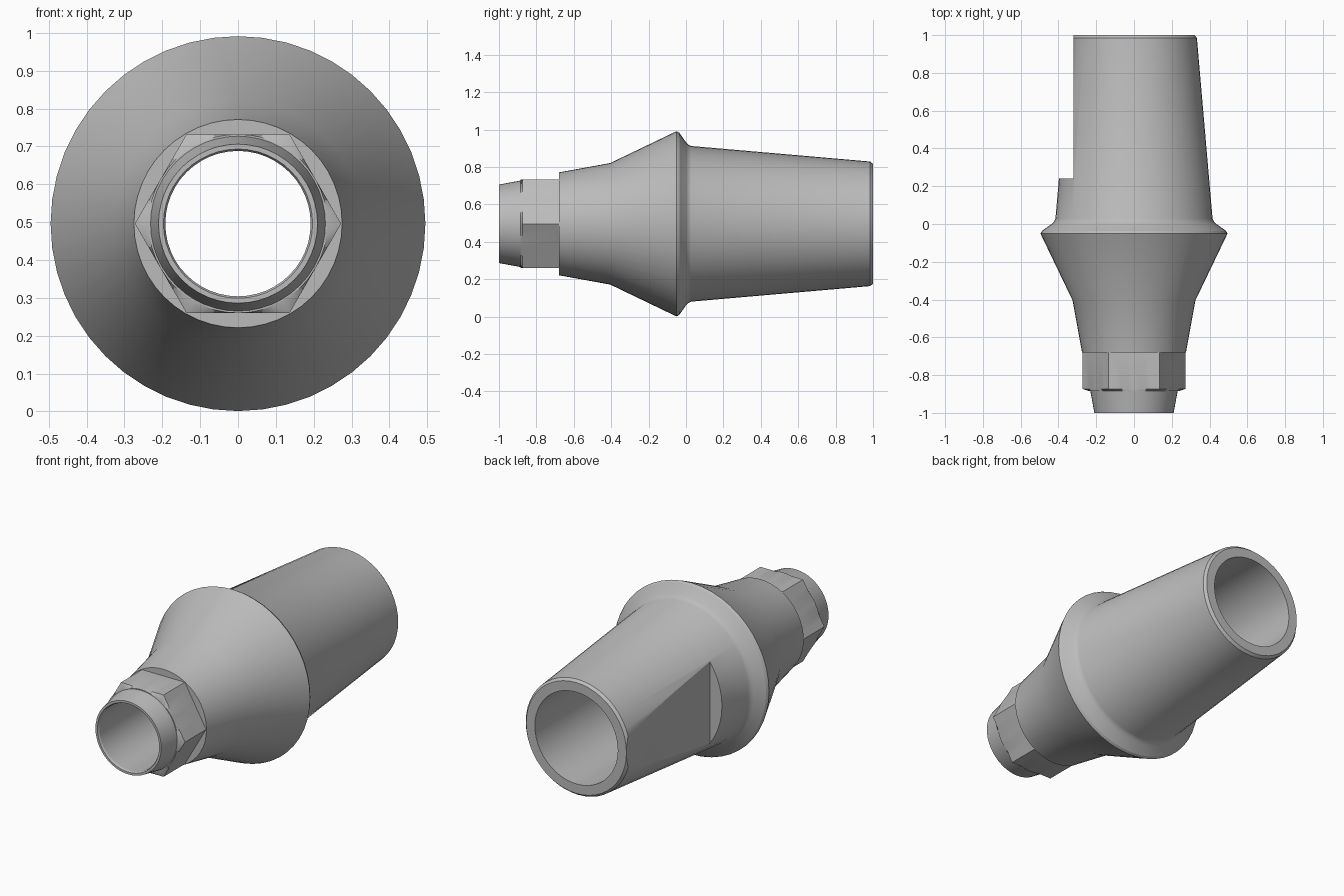
import bpy
import bmesh
import math

SEGMENTS = 48
AXIS_Z = 0.496
HEX_APOTHEM = 0.236

cube = bpy.data.objects.get("Cube")
if cube:
    bpy.data.objects.remove(cube, do_unlink=True)

metal = bpy.data.materials.new("satin grey metal")
metal.use_nodes = True
grey = (0.5, 0.5, 0.5, 1.0)
metal.diffuse_color = grey
metal.node_tree.nodes["Principled BSDF"].inputs["Base Color"].default_value = grey


def hex_radius(angle):
    """Distance from the axis to the side of a hexagon with corners on +x and -x."""
    sector = math.pi / 3
    return HEX_APOTHEM / math.cos(angle % sector - sector / 2)


def lathe(name, profile):
    """Turn a closed profile of (y, radius, is_hex) about the y direction."""
    bm = bmesh.new()
    rings = []
    for y, radius, is_hex in profile:
        ring = []
        for i in range(SEGMENTS):
            a = math.tau * i / SEGMENTS
            r = min(radius, hex_radius(a)) if is_hex else radius
            ring.append(bm.verts.new((r * math.cos(a), y, AXIS_Z + r * math.sin(a))))
        rings.append(ring)
    for k, ring in enumerate(rings):
        following = rings[(k + 1) % len(rings)]
        for i in range(SEGMENTS):
            j = (i + 1) % SEGMENTS
            bm.faces.new((ring[i], ring[j], following[j], following[i]))
    bmesh.ops.recalc_face_normals(bm, faces=bm.faces)
    mesh = bpy.data.meshes.new(name)
    bm.to_mesh(mesh)
    bm.free()
    mesh.materials.append(metal)
    obj = bpy.data.objects.new(name, mesh)
    bpy.context.collection.objects.link(obj)
    return obj


# Tapered nose
nose = [(-1.0, 0.21, False), (-0.885, 0.231, False)]
# Hexagonal drive with chamfered corners
hexagon = [(-0.885, 0.236, True), (-0.873, 0.28, True), (-0.68, 0.28, True)]
# Flared collar
collar = [(-0.68, 0.275, False), (-0.405, 0.325, False), (-0.068, 0.487, False),
          (-0.05, 0.495, False), (-0.036, 0.487, False), (0.0, 0.436, False)]
# Tapered post with a bevelled end
post = [(0.012, 0.424, False), (0.028, 0.416, False),
        (0.985, 0.333, False), (1.0, 0.32, False)]
# Through bore, wide behind and narrow in front
bore = [(1.0, 0.265, False), (-0.4, 0.265, False),
        (-0.5, 0.192, False), (-0.99, 0.192, False), (-1.0, 0.197, False)]

body = lathe("connector_body", nose + hexagon + collar + post + bore)

# Cutter for the flat on one side of the post
bpy.ops.mesh.primitive_cube_add(size=1, location=(-0.52, 0.74, AXIS_Z))
cutter = bpy.context.object
cutter.name = "flat_cutter"
cutter.scale = (0.4, 1.0, 1.4)
cutter.hide_render = True
bpy.context.view_layer.update()

cut = body.modifiers.new("side_flat", "BOOLEAN")
cut.operation = "DIFFERENCE"
cut.solver = "EXACT"
cut.object = cutter

bpy.ops.object.select_all(action="DESELECT")
body.select_set(True)
bpy.context.view_layer.objects.active = body
bpy.ops.object.modifier_apply(modifier=cut.name)
bpy.data.objects.remove(cutter, do_unlink=True)

# Smooth round surfaces, crisp machined edges
bpy.ops.object.shade_smooth_by_angle(angle=math.radians(25))
